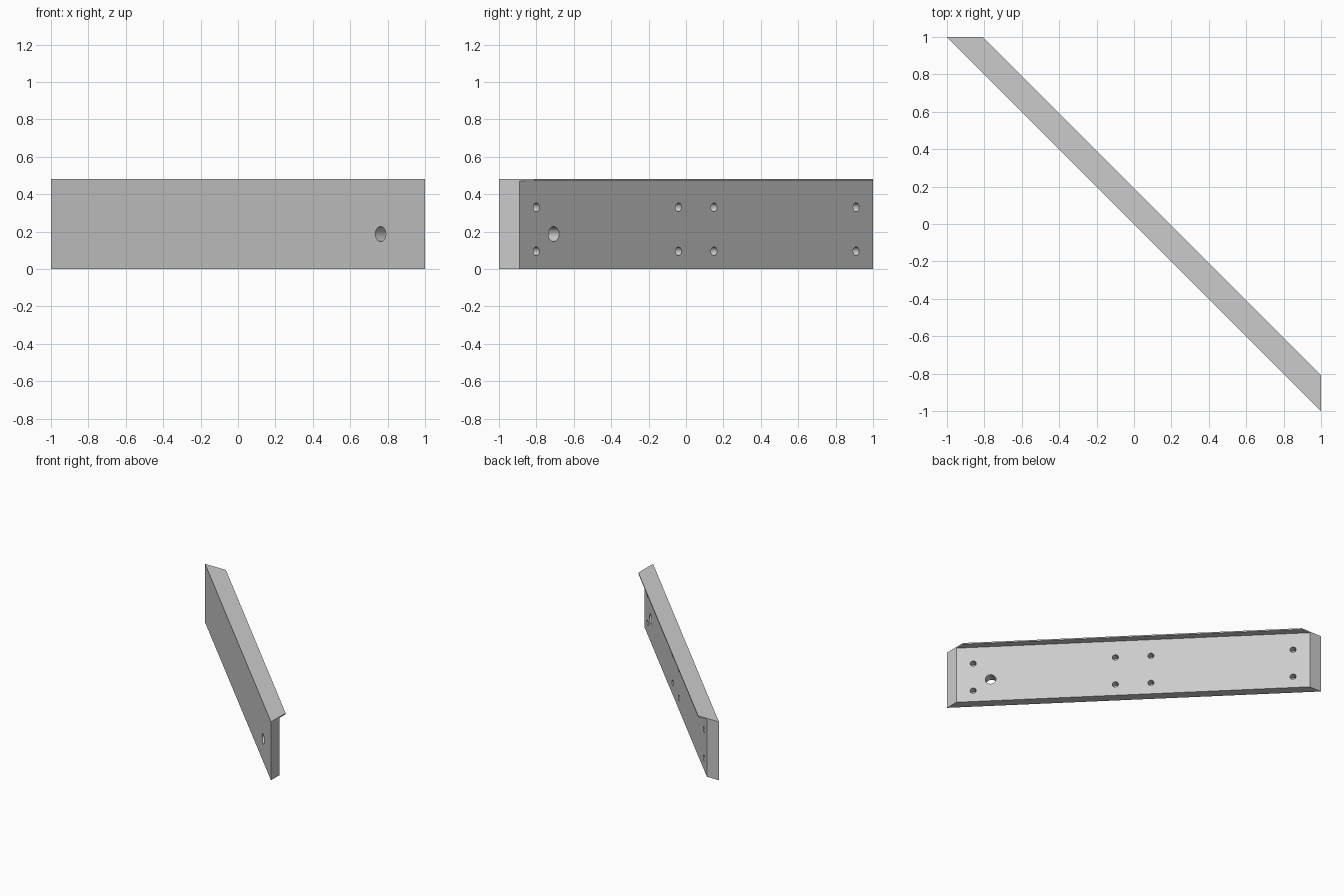
import bpy, bmesh, math
from mathutils import Vector

cube = bpy.data.objects.get("Cube")
if cube:
    bpy.data.objects.remove(cube, do_unlink=True)

BODY, LIP = 0.11, 0.19        # offsets of the back edges along x and y
LIP_Z, TOP = 0.47, 0.48
BACK = Vector((1, 1, 0)).normalized()

grey = bpy.data.materials.new("light grey")
grey.use_nodes = True
colour = (0.6, 0.6, 0.6, 1)
grey.diffuse_color = colour
grey.node_tree.nodes["Principled BSDF"].inputs["Base Color"].default_value = colour


def make_object(name, bm):
    bmesh.ops.recalc_face_normals(bm, faces=bm.faces[:])
    mesh = bpy.data.meshes.new(name)
    bm.to_mesh(mesh)
    bm.free()
    obj = bpy.data.objects.new(name, mesh)
    mesh.materials.append(grey)
    bpy.context.collection.objects.link(obj)
    return obj


def mitred_ring(bm, offset, z):
    """Diagonal strip outline with ends cut square to x and y."""
    points = [(-1, 1), (1, -1), (1, offset - 1), (offset - 1, 1)]
    return [bm.verts.new((x, y, z)) for x, y in points]


def drill(name, along, z, radius, depth):
    """Cutter entering the back face at the given y position."""
    surface = Vector((BODY - along, along, z))
    bpy.ops.mesh.primitive_cylinder_add(
        vertices=32, radius=radius, depth=depth * 2, location=surface,
        rotation=BACK.to_track_quat('Z', 'Y').to_euler())
    cutter = bpy.context.object
    cutter.name = name
    cutter.data.materials.append(grey)
    return cutter


# Board and its overhanging top lip, as one closed solid
bm = bmesh.new()
low = mitred_ring(bm, BODY, 0)
neck = mitred_ring(bm, BODY, LIP_Z)
under = mitred_ring(bm, LIP, LIP_Z)
high = mitred_ring(bm, LIP, TOP)
bm.faces.new(low[::-1])
bm.faces.new(high)
for a, b in ((low, neck), (under, high)):
    for i in range(4):
        j = (i + 1) % 4
        bm.faces.new((a[i], a[j], b[j], b[i]))
bm.faces.new((neck[2], neck[3], under[3], under[2]))
bmesh.ops.remove_doubles(bm, verts=bm.verts[:], dist=0.0001)
board = make_object("lipped_board", bm)

# Blind screw holes in pairs, and one through hole
cutters = [drill("screw_hole_cutter", y, z, 0.023, 0.06)
           for y in (-0.80, -0.04, 0.15, 0.91) for z in (0.095, 0.33)]
cutters.append(drill("through_hole_cutter", -0.707, 0.187, 0.04, 0.15))

for cutter in cutters:
    cut = board.modifiers.new(cutter.name, 'BOOLEAN')
    cut.operation = 'DIFFERENCE'
    cut.solver = 'EXACT'
    cut.object = cutter
    bpy.ops.object.select_all(action='DESELECT')
    board.select_set(True)
    bpy.context.view_layer.objects.active = board
    bpy.ops.object.modifier_apply(modifier=cut.name)
    bpy.data.objects.remove(cutter, do_unlink=True)

# Smooth hole walls, crisp board edges
bpy.ops.object.shade_smooth_by_angle(angle=math.radians(30))
